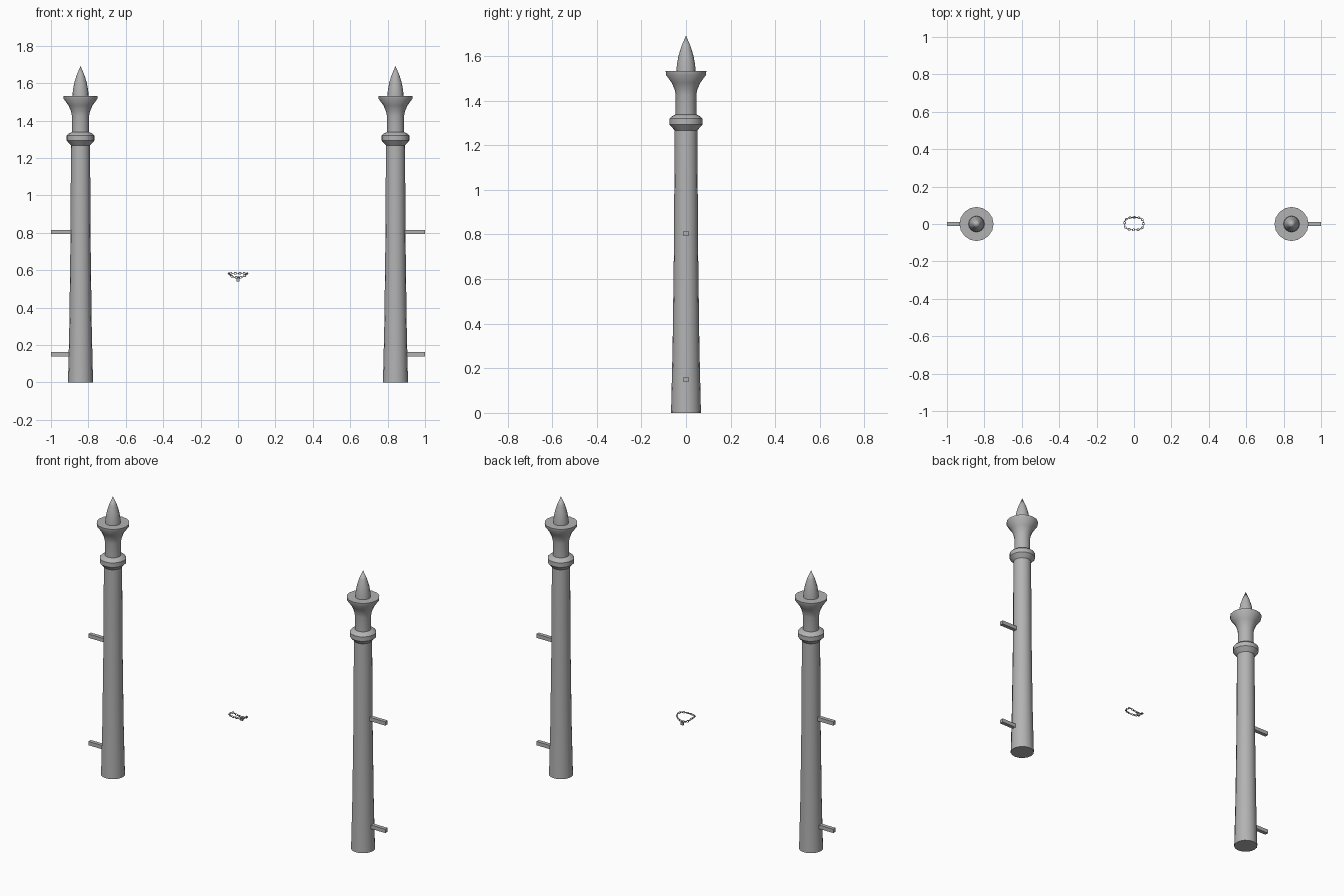
import bpy, bmesh, math
from mathutils import Vector, Matrix

if "Cube" in bpy.data.objects:
    bpy.data.objects.remove(bpy.data.objects["Cube"], do_unlink=True)

iron = bpy.data.materials.new("grey_iron")
iron.use_nodes = True
grey = (0.45, 0.45, 0.45, 1)
iron.diffuse_color = grey
iron.node_tree.nodes["Principled BSDF"].inputs["Base Color"].default_value = grey


def finish(bm, name, smooth=None):
    bmesh.ops.recalc_face_normals(bm, faces=bm.faces[:])
    mesh = bpy.data.meshes.new(name)
    bm.to_mesh(mesh)
    bm.free()
    mesh.materials.append(iron)
    obj = bpy.data.objects.new(name, mesh)
    bpy.context.collection.objects.link(obj)
    if smooth:
        bpy.ops.object.select_all(action="DESELECT")
        obj.select_set(True)
        bpy.context.view_layer.objects.active = obj
        bpy.ops.object.shade_smooth_by_angle(angle=math.radians(smooth))
    return obj


def lathe(name, profile, x, sides=16):
    """Revolve (radius, height) points around a vertical axis at x."""
    bm = bmesh.new()
    rings = []
    for r, z in profile:
        if r == 0:
            rings.append([bm.verts.new((x, 0, z))] * sides)
        else:
            angles = [math.tau * i / sides for i in range(sides)]
            rings.append([bm.verts.new((x + r * math.cos(a), r * math.sin(a), z))
                          for a in angles])
    for low, high in zip(rings, rings[1:]):
        for i in range(sides):
            j = (i + 1) % sides
            bm.faces.new(dict.fromkeys((low[i], low[j], high[j], high[i])))
    for ring in (rings[0], rings[-1]):
        if len(set(ring)) == sides:
            bm.faces.new(ring)
    return finish(bm, name, 35)


def box(name, centre, size):
    bm = bmesh.new()
    bmesh.ops.create_cube(bm, size=1, matrix=Matrix.Translation(centre)
                          @ Matrix.Diagonal((*size, 1)))
    return finish(bm, name)


SHAFT = [(0.067, 0), (0.06, 0.3), (0.054, 0.75), (0.051, 1.28)]
COLLAR = [(0.051, 1.267), (0.074, 1.293), (0.074, 1.32), (0.066, 1.328), (0.048, 1.338)]
CAPITAL = [(0.046, 1.33), (0.046, 1.425), (0.051, 1.45), (0.064, 1.48),
           (0.09, 1.516), (0.091, 1.532)]
SPIKE = [(0.043, 1.53), (0.041, 1.56), (0.034, 1.6), (0.022, 1.64), (0, 1.692)]

# Posts with their hinge pins
for side, s in (("left", 1), ("right", -1)):
    x = 0.842 * s
    for part, profile in (("shaft", SHAFT), ("collar", COLLAR),
                          ("capital", CAPITAL), ("spike", SPIKE)):
        lathe(f"{side}_post_{part}", profile, x)
    for level, z in (("upper", 0.804), ("lower", 0.15)):
        box(f"{side}_{level}_pin", (0.92 * s, 0, z), (0.16, 0.023, 0.023))


def loop_point(t):
    """Rounded loop whose back sags in the middle."""
    c, s = math.cos(t), math.sin(t)
    x = 0.05 * math.copysign(abs(c) ** 0.7, c)
    y = 0.033 * math.copysign(abs(s) ** 0.7, s)
    sag = max(0, s) ** 2 * 0.022
    return Vector((x, y + 0.002, 0.583 - sag))


def link(bm, centre, along, roll, length=0.0075, width=0.005, wire=0.0018):
    """Oval chain link lying along a direction."""
    turn = along.to_track_quat("X", "Z").to_matrix() @ Matrix.Rotation(roll, 3, "X")
    n, m = 10, 5
    grid = []
    for i in range(n):
        a = math.tau * i / n
        out = Vector((math.cos(a), math.sin(a), 0))
        core = Vector((length * out.x, width * out.y, 0))
        grid.append([])
        for k in range(m):
            b = math.tau * k / m
            p = core + wire * (out * math.cos(b) + Vector((0, 0, math.sin(b))))
            grid[i].append(bm.verts.new(centre + turn @ p))
    for i in range(n):
        for k in range(m):
            a, b = grid[i], grid[(i + 1) % n]
            bm.faces.new((a[k], b[k], b[(k + 1) % m], a[(k + 1) % m]))


# Chain: links evenly spaced along the loop, alternately turned
samples = [loop_point(math.tau * i / 720) for i in range(721)]
total = sum((b - a).length for a, b in zip(samples, samples[1:]))
count, walked, placed = 24, 0, 0
chain = bmesh.new()
for a, b in zip(samples, samples[1:]):
    if placed < count and walked >= placed * total / count:
        link(chain, a, (b - a).normalized(), math.pi / 2 * (placed % 2))
        placed += 1
    walked += (b - a).length
finish(chain, "chain_loop", 60)

# Padlock hanging at the back of the chain
box("padlock_body", (0, 0.036, 0.547), (0.018, 0.009, 0.016))
shackle = bmesh.new()
link(shackle, Vector((0, 0.036, 0.558)), Vector((1, 0, 0)), math.pi / 2, 0.006, 0.007)
finish(shackle, "padlock_shackle", 60)
